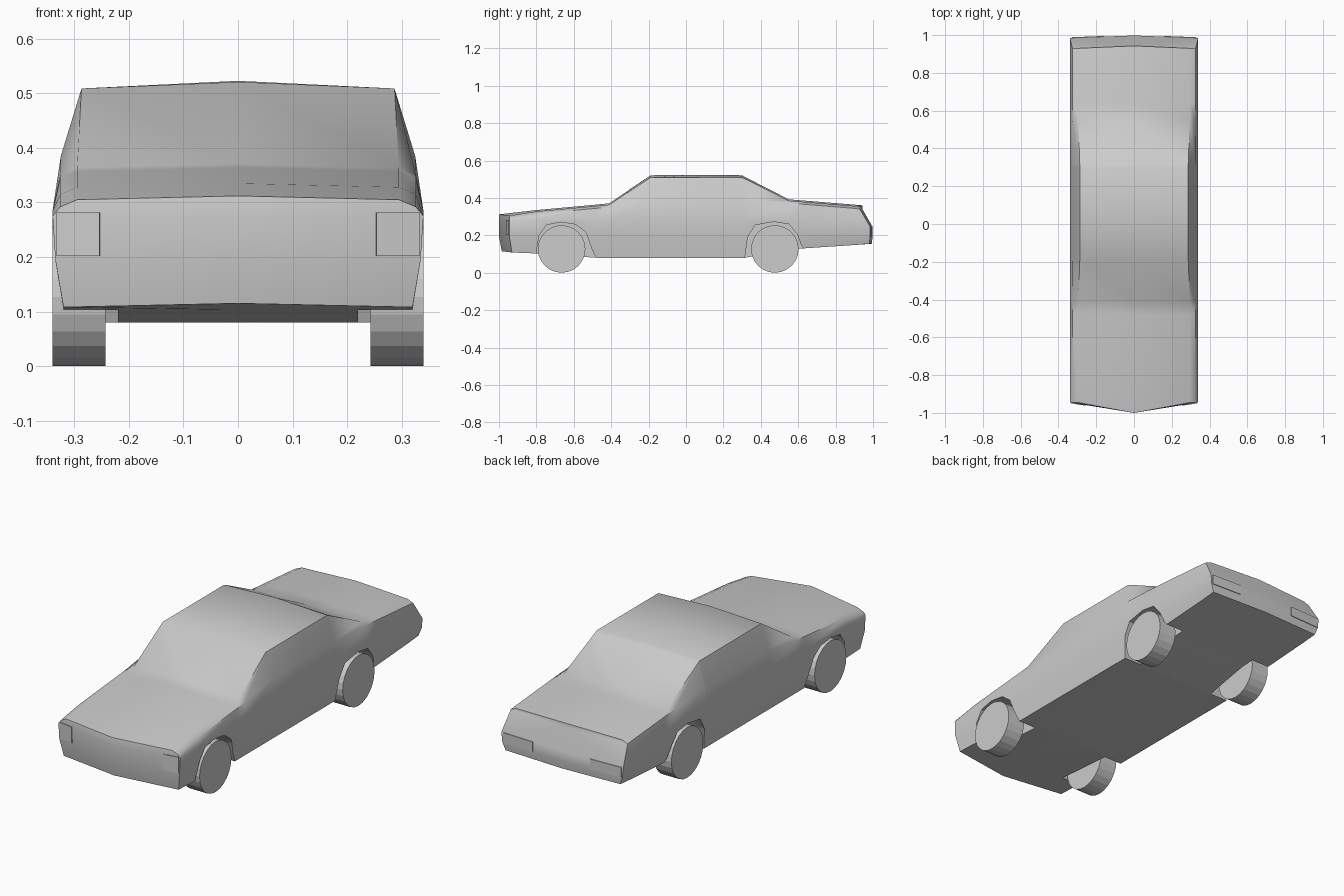
import bpy, bmesh, math
from mathutils import Matrix

old = bpy.data.objects.get("Cube")
if old:
    bpy.data.objects.remove(old, do_unlink=True)

grey = bpy.data.materials.new("plain_grey")
grey.use_nodes = True
grey.diffuse_color = (0.604, 0.604, 0.604, 1)
grey.node_tree.nodes["Principled BSDF"].inputs["Base Color"].default_value = grey.diffuse_color


def finish(name, bm):
    bmesh.ops.recalc_face_normals(bm, faces=bm.faces)
    mesh = bpy.data.meshes.new(name)
    bm.to_mesh(mesh)
    bm.free()
    mesh.materials.append(grey)
    obj = bpy.data.objects.new(name, mesh)
    bpy.context.collection.objects.link(obj)
    return obj


def select(obj):
    bpy.ops.object.select_all(action='DESELECT')
    obj.select_set(True)
    bpy.context.view_layer.objects.active = obj


def section(y, low, crown, shoulder=None, edge=None, belt=0.285, lean=(0, 0)):
    """Half outline from floor edge to roof edge; lean shifts floor and top in y."""
    shoulder = shoulder or (0.326, crown - 0.02)
    edge = edge or (0.295, crown - 0.007)
    mid = 0.195
    return [(0.32, y + lean[0], low), (0.335, y, mid), (0.34, y, belt),
            (shoulder[0], y + lean[1], shoulder[1]),
            (edge[0], y + lean[1], edge[1])], (low, crown, y, lean)


# Car body: cross-sections lofted from nose to tail
cabin = dict(shoulder=(0.325, 0.385), edge=(0.287, 0.509))
sections = [
    section(-0.945, 0.108, 0.312, belt=0.275, lean=(0.015, 0)),
    section(-0.80, 0.103, 0.335),
    section(-0.48, 0.08, 0.364),
    section(-0.41, 0.08, 0.371),
    section(-0.19, 0.08, 0.521, **cabin),
    section(0.06, 0.08, 0.523, **cabin),
    section(0.30, 0.08, 0.521, **cabin),
    section(0.315, 0.08, 0.512, (0.325, 0.385), (0.287, 0.502)),
    section(0.55, 0.125, 0.392),
    section(0.64, 0.131, 0.385),
    section(0.90, 0.148, 0.364),
    section(0.985, 0.155, 0.36, belt=0.245, lean=(-0.005, -0.055)),
]
bm = bmesh.new()
rings = []
for i, (half, (low, crown, y, lean)) in enumerate(sections):
    bulge = -0.055 if i == 0 else 0.013 if i == len(sections) - 1 else 0
    right = [bm.verts.new((-x, yy, z)) for x, yy, z in half]
    left = [bm.verts.new(p) for p in half]
    floor = bm.verts.new((0, y + lean[0] + bulge, low + (0.007 if i == 0 else 0)))
    top = bm.verts.new((0, y + lean[1] + bulge, crown))
    rings.append([floor] + left + [top] + right[::-1])
for a, b in zip(rings, rings[1:]):
    for k in range(len(a)):
        n = (k + 1) % len(a)
        bm.faces.new((a[k], a[n], b[n], b[k]))

# Nose and tail closed around a pointed centre column
for ring, bulge in ((rings[0], -0.055), (rings[-1], 0.013)):
    left, right = ring[1:6], ring[:6:-1]
    centre = [ring[0]]
    for v in left[1:4]:
        centre.append(bm.verts.new((0, v.co.y + bulge, v.co.z)))
    centre.append(ring[6])
    for side in (left, right):
        for k in range(4):
            bm.faces.new((side[k], side[k + 1], centre[k + 1], centre[k]))
body = finish("car_body", bm)

# Wheel wells cut from the body
arches = {
    "front": [(-0.80, 0.0), (-0.798, 0.12), (-0.785, 0.20), (-0.745, 0.255), (-0.67, 0.27),
              (-0.59, 0.258), (-0.535, 0.215), (-0.505, 0.13), (-0.48, 0.075), (-0.48, 0.0)],
    "rear": [(0.315, 0.0), (0.315, 0.08), (0.33, 0.19), (0.37, 0.255), (0.47, 0.272),
             (0.55, 0.26), (0.595, 0.205), (0.615, 0.15), (0.635, 0.12), (0.635, 0.0)],
}
for name, arch in arches.items():
    for side in (-1, 1):
        bm = bmesh.new()
        face = bm.faces.new([bm.verts.new((side * 0.22, y, z)) for y, z in arch])
        new = bmesh.ops.extrude_face_region(bm, geom=[face])["geom"]
        bmesh.ops.translate(bm, vec=(side * 0.2, 0, 0),
                            verts=[g for g in new if isinstance(g, bmesh.types.BMVert)])
        cutter = finish(name + "_well_cutter", bm)
        cutter.hide_render = True
        select(body)
        mod = body.modifiers.new("wheel_well", 'BOOLEAN')
        mod.operation = 'DIFFERENCE'
        mod.solver = 'EXACT'
        mod.object = cutter
        bpy.ops.object.modifier_apply(modifier=mod.name)
        bpy.data.objects.remove(cutter, do_unlink=True)
select(body)
bpy.ops.object.shade_smooth_by_angle(angle=math.radians(42))

# Wheels: plain faceted drums
for name, y in (("front", -0.665), ("rear", 0.475)):
    for label, side in (("right", -1), ("left", 1)):
        bm = bmesh.new()
        place = Matrix.Translation((side * 0.2915, y, 0.127)) @ Matrix.Rotation(math.pi / 2, 4, 'Y')
        bmesh.ops.create_cone(bm, cap_ends=True, segments=24, radius1=0.127,
                              radius2=0.127, depth=0.097, matrix=place)
        finish(f"{name}_{label}_wheel", bm)


# Lamps: thin plates lying on the nose and tail
def lamp(name, place, size):
    bm = bmesh.new()
    bmesh.ops.create_cube(bm, size=1, matrix=place @ Matrix.Diagonal((*size, 1)))
    finish(name, bm)


for label, side in (("right", -1), ("left", 1)):
    turn = Matrix.Rotation(side * math.atan(0.055 / 0.34), 4, 'Z')
    lamp(label + "_headlamp", Matrix.Translation((side * 0.293, -0.953, 0.242)) @ turn,
         (0.08, 0.006, 0.08))
    turn = Matrix.Rotation(-side * 0.04, 4, 'Z')
    lamp(label + "_tail_lamp", Matrix.Translation((side * 0.245, 0.989, 0.22)) @ turn,
         (0.17, 0.006, 0.05))
